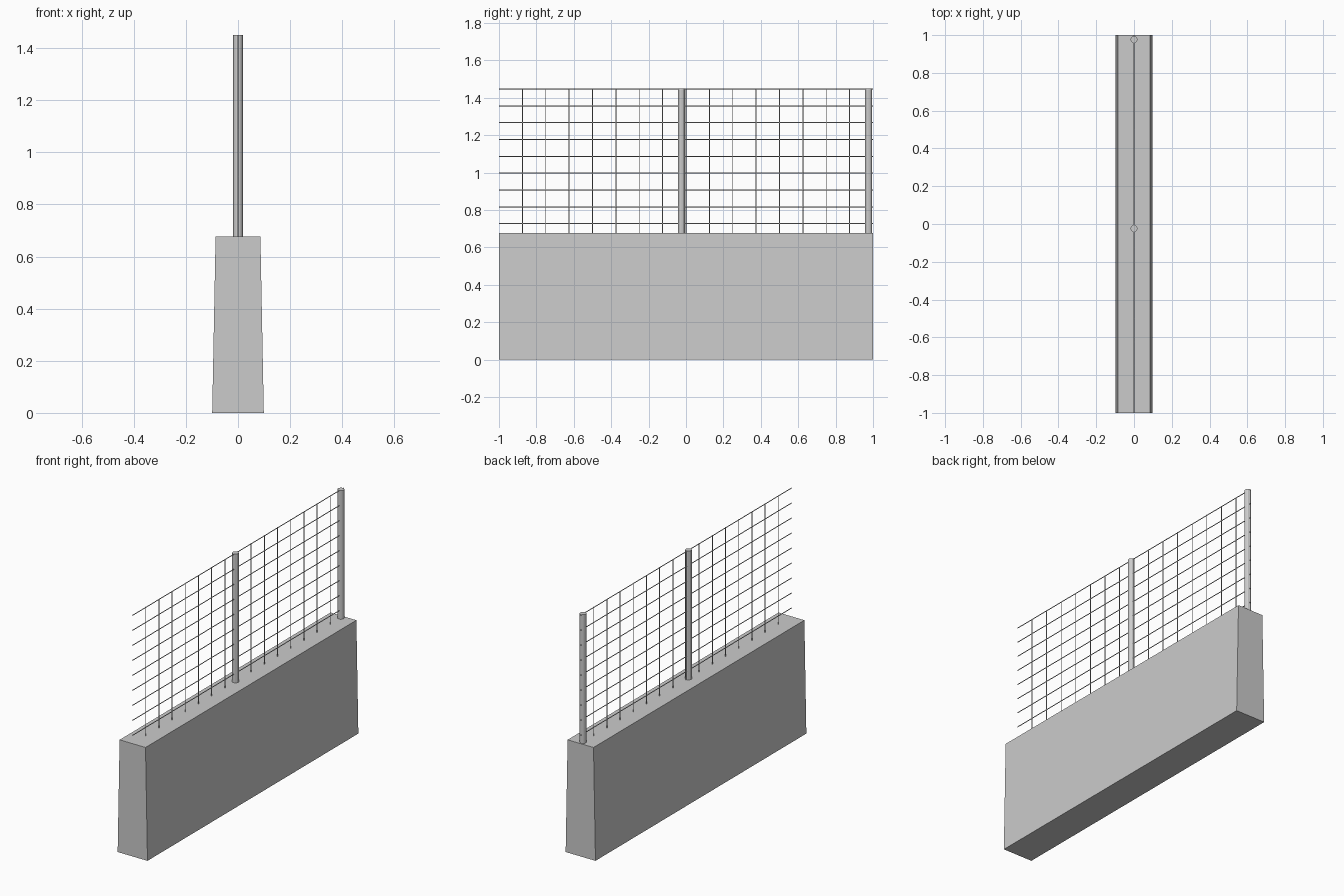
import bpy
import bmesh
from mathutils import Matrix, Vector

if "Cube" in bpy.data.objects:
    bpy.data.objects.remove(bpy.data.objects["Cube"], do_unlink=True)


def material(name, value):
    m = bpy.data.materials.new(name)
    m.use_nodes = True
    colour = (value, value, value, 1)
    m.diffuse_color = colour
    m.node_tree.nodes["Principled BSDF"].inputs["Base Color"].default_value = colour
    return m


def make_object(name, bm, mat):
    bmesh.ops.recalc_face_normals(bm, faces=bm.faces)
    mesh = bpy.data.meshes.new(name)
    bm.to_mesh(mesh)
    bm.free()
    mesh.materials.append(mat)
    obj = bpy.data.objects.new(name, mesh)
    bpy.context.collection.objects.link(obj)
    return obj


def add_rod(bm, start, end, radius, sides):
    a, b = Vector(start), Vector(end)
    turn = (b - a).to_track_quat('Z', 'Y').to_matrix().to_4x4()
    bmesh.ops.create_cone(bm, cap_ends=True, segments=sides, radius1=radius,
                          radius2=radius, depth=(b - a).length,
                          matrix=Matrix.Translation((a + b) / 2) @ turn)


concrete = material("concrete grey", 0.6)
steel = material("steel grey", 0.6)

WALL_TOP, FENCE_TOP = 0.677, 1.45

# Concrete barrier: tapered section extruded along its length
bm = bmesh.new()
section = [(-0.099, 0), (0.099, 0), (0.086, WALL_TOP), (-0.086, WALL_TOP)]
face = bm.faces.new([bm.verts.new((x, -1, z)) for x, z in section])
swept = bmesh.ops.extrude_face_region(bm, geom=[face])["geom"]
bmesh.ops.translate(bm, vec=(0, 2, 0),
                    verts=[v for v in swept if isinstance(v, bmesh.types.BMVert)])
make_object("concrete_barrier", bm, concrete)

# Round fence posts
for name, y in (("middle_post", -0.024), ("back_post", 0.976)):
    bm = bmesh.new()
    add_rod(bm, (0, y, WALL_TOP - 0.01), (0, y, FENCE_TOP), 0.0185, 12)
    make_object(name, bm, steel)

# Horizontal wires
bm = bmesh.new()
for i in range(9):
    z = FENCE_TOP - 0.003 - i * 0.09
    add_rod(bm, (0, -1, z), (0, 1, z), 0.0025, 6)
make_object("horizontal_wires", bm, steel)

# Vertical wires
bm = bmesh.new()
for i in range(1, 16):
    y = -1 + i * 0.125
    add_rod(bm, (0, y, WALL_TOP - 0.01), (0, y, FENCE_TOP), 0.0025, 6)
make_object("vertical_wires", bm, steel)
